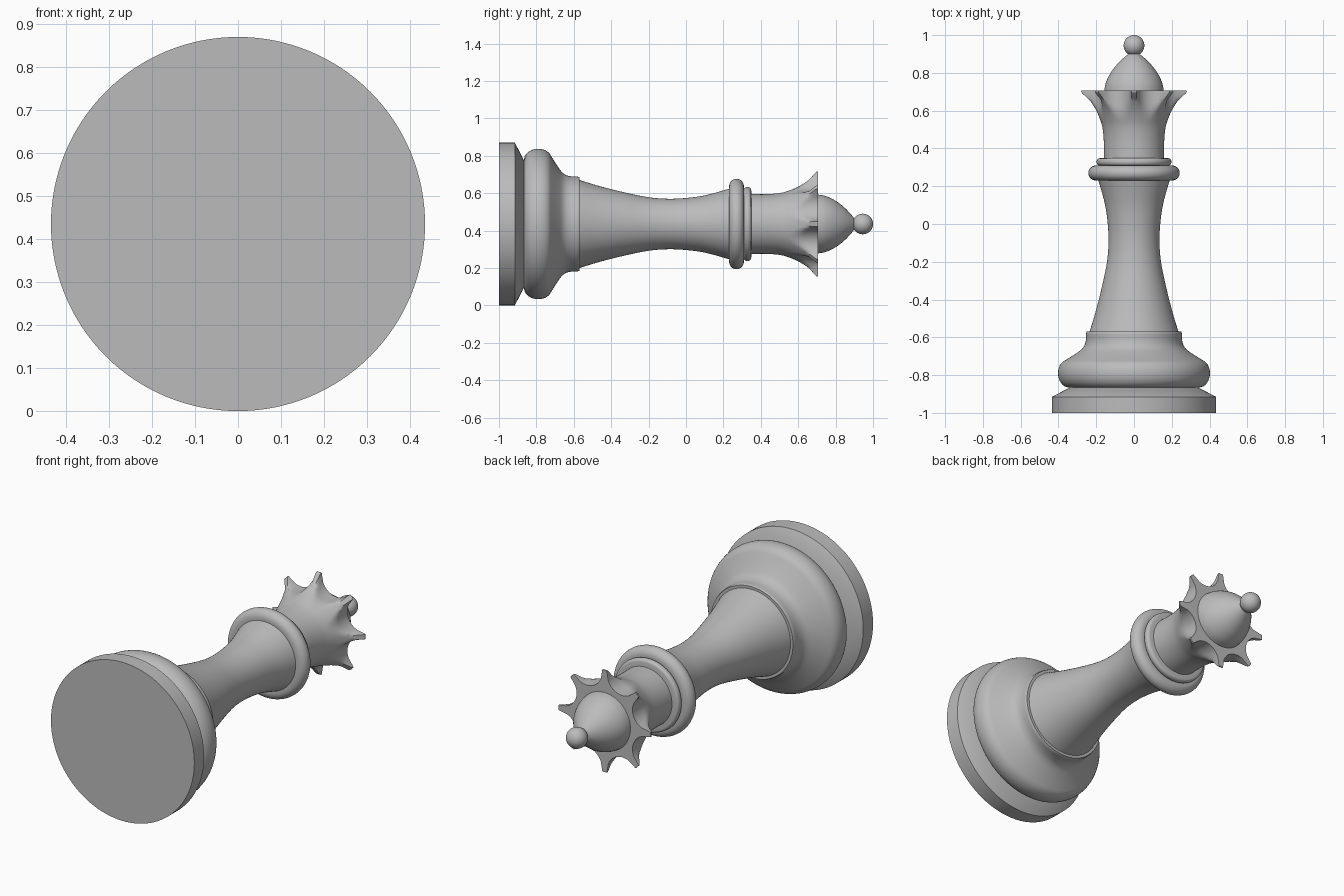
import bpy, bmesh, math

AXIS_Z = 0.435
SEGS = 128

cube = bpy.data.objects.get("Cube")
if cube:
    bpy.data.objects.remove(cube, do_unlink=True)

grey = bpy.data.materials.new("plain grey")
grey.use_nodes = True
grey.diffuse_color = (0.5, 0.5, 0.5, 1)
grey.node_tree.nodes["Principled BSDF"].inputs["Base Color"].default_value = (0.5, 0.5, 0.5, 1)


def spline(pts, steps=6):
    """Smooth curve through (radius, y) points."""
    ext = [pts[0]] + pts + [pts[-1]]
    out = []
    for a, b, c, d in zip(ext, ext[1:], ext[2:], ext[3:]):
        for i in range(steps):
            t = i / steps
            out.append(tuple(
                0.5 * (2 * q + (r - p) * t + (2 * p - 5 * q + 4 * r - s) * t * t
                       + (3 * q - p - 3 * r + s) * t ** 3)
                for p, q, r, s in zip(a, b, c, d)))
    return out + [pts[-1]]


def arc(r, y, rad_r, rad_y, start, end, n=12):
    """Elliptic arc; angle 0 points outwards, 90 towards the tip."""
    angles = [math.radians(start + (end - start) * i / n) for i in range(n + 1)]
    return [(r + rad_r * math.cos(a), y + rad_y * math.sin(a)) for a in angles]


def lathe(name, profile, shape=None):
    """Turn a profile about the long axis, closing both ends."""
    bm = bmesh.new()
    rings = []
    for r, y in profile:
        ring = []
        for i in range(SEGS):
            a = 2 * math.pi * i / SEGS
            rr = shape(r, a) if shape else r
            ring.append(bm.verts.new((rr * math.cos(a), y, AXIS_Z + rr * math.sin(a))))
        rings.append(ring)
    for lo, hi in zip(rings, rings[1:]):
        for i in range(SEGS):
            j = (i + 1) % SEGS
            bm.faces.new((lo[i], lo[j], hi[j], hi[i]))
    for ring in (rings[0], rings[-1]):
        hub = bm.verts.new((0, ring[0].co.y, AXIS_Z))
        for i in range(SEGS):
            bm.faces.new((ring[i], ring[(i + 1) % SEGS], hub))
    bmesh.ops.remove_doubles(bm, verts=bm.verts, dist=1e-5)
    bmesh.ops.recalc_face_normals(bm, faces=bm.faces)
    mesh = bpy.data.meshes.new(name)
    bm.to_mesh(mesh)
    bm.free()
    mesh.materials.append(grey)
    obj = bpy.data.objects.new(name, mesh)
    bpy.context.collection.objects.link(obj)
    bpy.ops.object.select_all(action='DESELECT')
    obj.select_set(True)
    bpy.context.view_layer.objects.active = obj
    bpy.ops.object.shade_smooth_by_angle(angle=math.radians(32))
    return obj


def scallop(r, a):
    """Round bites between the eight crown points, softly blended."""
    sector = math.pi / 4
    off = abs((a % sector) - sector / 2)
    centre, bite = 0.283, 0.092
    side = centre * math.sin(off)
    if side >= bite:
        return r
    limit = centre * math.cos(off) - math.sqrt(bite ** 2 - side ** 2)
    soft = 0.018
    h = max(soft - abs(r - limit), 0) / soft
    return min(r, limit) - h * h * soft / 4


# Foot disc with chamfered shoulder
lathe("foot", [(0.435, -1), (0.435, -0.915), (0.34, -0.866)])

# Rounded base with a concave rise to the collar
lathe("base", [(0.335, -0.868)]
      + arc(0.345, -0.79, 0.057, 0.075, -80, 40)
      + spline([(0.378, -0.73), (0.305, -0.684), (0.27, -0.655), (0.256, -0.622), (0.254, -0.58)])
      + [(0.25, -0.57), (0.235, -0.57)])

# Waisted stem
lathe("stem", spline([(0.237, -0.575), (0.202, -0.46), (0.167, -0.32), (0.143, -0.2), (0.135, -0.1),
                      (0.139, 0), (0.155, 0.11), (0.19, 0.235)]))

# Collar rings
lathe("large_collar", [(0.19, 0.23)] + arc(0.2, 0.27, 0.042, 0.04, -90, 90, 16) + [(0.19, 0.31)])
lathe("small_collar", [(0.18, 0.308)] + arc(0.184, 0.329, 0.014, 0.019, -90, 90) + [(0.17, 0.35)])

# Flared crown with scalloped points
lathe("crown", spline([(0.16, 0.34), (0.16, 0.44), (0.167, 0.51), (0.182, 0.56), (0.205, 0.61),
                       (0.235, 0.655), (0.27, 0.688), (0.28, 0.7), (0.279, 0.706)]), scallop)

# Pointed dome and finial ball
lathe("dome", spline([(0.158, 0.7), (0.15, 0.745), (0.127, 0.795), (0.09, 0.845), (0.045, 0.888),
                      (0.015, 0.908)]))
lathe("finial", arc(0, 0.945, 0.055, 0.055, -90, 90, 24))
